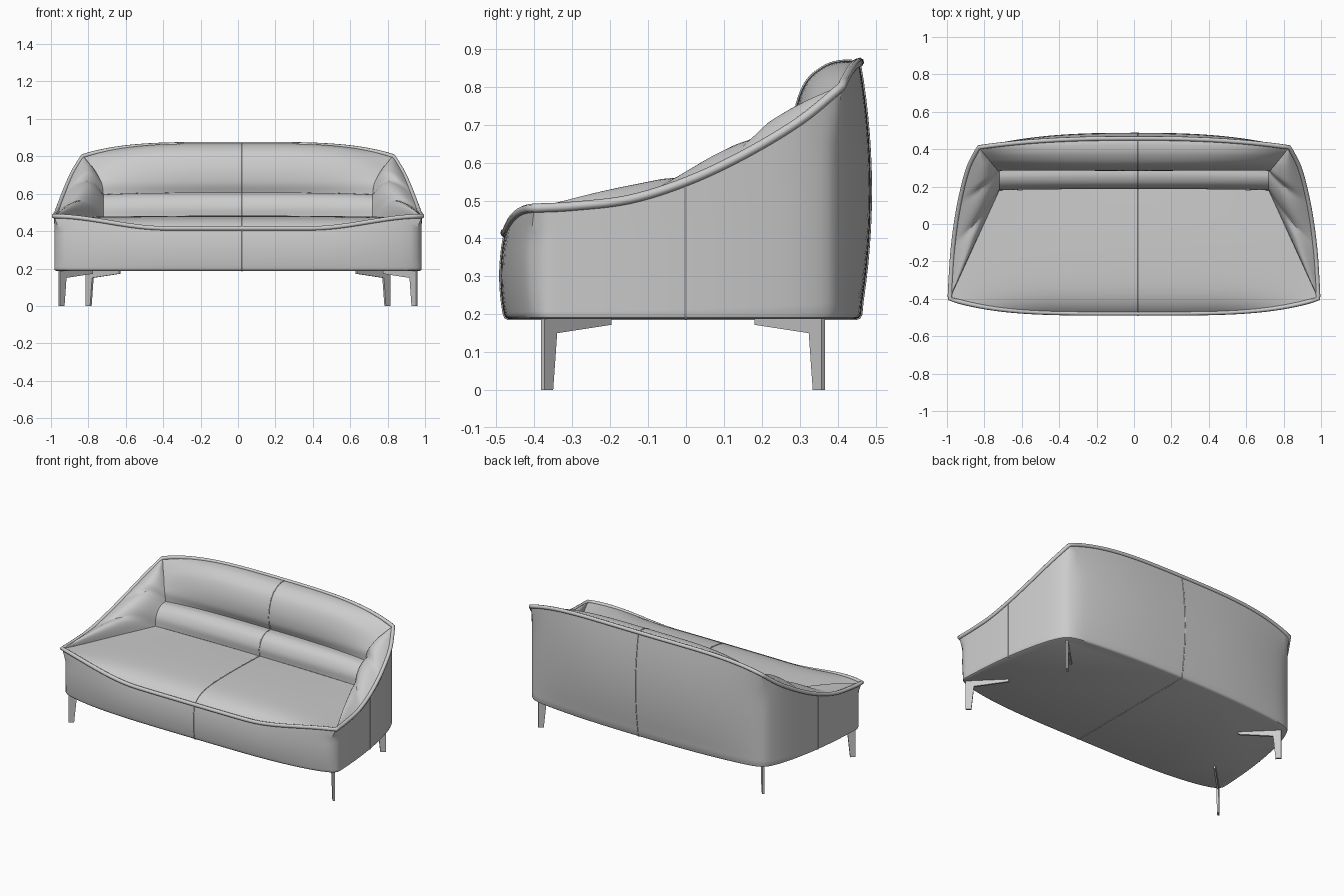
import bpy, bmesh, math
from mathutils import Vector as V

if "Cube" in bpy.data.objects:
    bpy.data.objects.remove(bpy.data.objects["Cube"])


def spline(pts, n):
    """Catmull-Rom through pts, n steps per span."""
    p = [V(q) for q in pts]
    p = [2 * p[0] - p[1]] + p + [2 * p[-1] - p[-2]]
    out = []
    for i in range(1, len(p) - 2):
        a, b, c, d = p[i - 1:i + 3]
        for k in range(n):
            t = k / n
            out.append(0.5 * (2 * b + (c - a) * t + (2 * a - 5 * b + 4 * c - d) * t * t
                              + (3 * b - a - 3 * c + d) * t ** 3))
    return out + [p[-2]]


def surface(name, rows, closed=False, cap=False):
    """Skin a list of equal-length rows of points."""
    bm = bmesh.new()
    g = [[bm.verts.new(p) for p in r] for r in rows]
    n = len(rows[0])
    for a, b in zip(g, g[1:]):
        for j in range(n if closed else n - 1):
            k = (j + 1) % n
            bm.faces.new((a[j], a[k], b[k], b[j]))
    if cap:
        bm.faces.new(g[-1])
    bmesh.ops.remove_doubles(bm, verts=bm.verts, dist=1e-5)
    bmesh.ops.recalc_face_normals(bm, faces=bm.faces)
    if not cap and sum(f.normal.z * f.calc_area() for f in bm.faces) < 0:
        bmesh.ops.reverse_faces(bm, faces=bm.faces)
    me = bpy.data.meshes.new(name)
    bm.to_mesh(me)
    bm.free()
    ob = bpy.data.objects.new(name, me)
    bpy.context.collection.objects.link(ob)
    bpy.ops.object.select_all(action='DESELECT')
    bpy.context.view_layer.objects.active = ob
    ob.select_set(True)
    bpy.ops.object.shade_smooth_by_angle(angle=math.radians(40))
    return ob


def tube(name, pts, r, cyclic=False):
    cu = bpy.data.curves.new(name, 'CURVE')
    cu.dimensions = '3D'
    cu.bevel_depth = r
    cu.bevel_resolution = 2
    s = cu.splines.new('POLY')
    s.points.add(len(pts) - 1)
    for q, p in zip(s.points, pts):
        q.co = (*p, 1)
    s.use_cyclic_u = cyclic
    ob = bpy.data.objects.new(name, cu)
    bpy.context.collection.objects.link(ob)


def mirror(p):
    return V((-p.x, p.y, p.z))


# Rim line: front, side and back runs
def rim_front(u):
    a = abs(u)
    s = min(max((a - 0.4) / 0.6, 0), 1)
    return V((0.985 * u, -0.478 + 0.078 * a ** 4, 0.415 + 0.065 * s * s * (3 - 2 * s)))


def rim_back(u):
    a = abs(u)
    return V((0.83 * u, 0.458 - 0.048 * a ** 2.5, 0.865 - 0.065 * a ** 4))


U = [i / 20 - 1 for i in range(41)]
side = spline([(.985, -.40, .48), (.98, -.3, .485), (.97, -.15, .503), (.952, 0, .55),
               (.925, .15, .62), (.885, .3, .71), (.83, .41, .80)], 6)
rim = ([rim_front(u) for u in U] + side[1:-1] + [rim_back(-u) for u in U]
       + [mirror(p) for p in reversed(side[1:-1])])
N = len(rim)

# Outer shell: bulging walls below the rim, with softened corners and flat base
soft = [p.copy() for p in rim]
for _ in range(5):
    soft = [(soft[i - 1] + 2 * soft[i] + soft[(i + 1) % N]) / 4 for i in range(N)]
BASE = 0.187


def shell_row(h, inset=0.0, z=None):
    row = []
    for p, s in zip(rim, soft):
        q = p.lerp(s, min(1, (1 - h) * 4))
        if p.y > 0.405:
            q.y += 0.03 * 4 * h * (1 - h) * (1 - abs(p.x / 0.83) ** 3)
        elif p.y < -0.395:
            q.y -= 0.012 * 4 * h * (1 - h)
        q.z = BASE + (p.z - BASE) * h if z is None else z
        row.append(V((q.x * (1 - inset), q.y * (1 - 2 * inset), q.z)))
    return row


rows = [shell_row(1 - i / 14) for i in range(14)]
rows += [shell_row(0.04, 0, 0.199), shell_row(0.02, 0.003, 0.191), shell_row(0, 0.011, BASE)]
surface("outer_shell", rows, closed=True, cap=True)
tube("rim_piping", rim, 0.012, cyclic=True)


# Seat: rolls over the front edge, then nearly flat
def seat_pt(u, v):
    f = rim_front(u)
    return V(((0.985 + (0.72 - 0.985) * v) * u, f.y + (0.18 + 0.01 * (1 - u * u) - f.y) * v,
              f.z + (0.475 - f.z) * (1 - (1 - v) ** 12)
              + 0.008 * math.sin(math.pi * v) * (1 - u * u)))


VS = [(i / 24) ** 1.7 for i in range(25)]
surface("seat", [[seat_pt(u, v) for u in U] for v in VS])


# Backrest: lower roll and upper cushion, blended from centre to end profiles
def cushion(name, mid, end):
    m, e = spline(mid, 5), spline(end, 5)
    surface(name, [[V((b.x * u, a.y + (b.y - a.y) * abs(u) ** 2.5,
                       a.z + (b.z - a.z) * abs(u) ** 4)) for u in U] for a, b in zip(m, e)])
    return m, e


low_mid, low_end = cushion(
    "lower_back_roll",
    [(0, .19, .475), (0, .188, .53), (0, .212, .58), (0, .255, .604), (0, .305, .605)],
    [(.72, .18, .475), (.72, .185, .53), (.72, .21, .57), (.72, .245, .592), (.72, .285, .596)])
up_mid, up_end = cushion(
    "upper_back_cushion",
    [(0, .305, .605), (0, .286, .66), (0, .289, .74), (0, .318, .815), (0, .37, .857),
     (0, .42, .869), (0, .458, .865)],
    [(.72, .285, .596), (.727, .286, .65), (.745, .305, .69), (.765, .33, .725),
     (.79, .36, .755), (.81, .385, .78), (.83, .41, .80)])


# Arms: padded patch between the side rim and the seat / backrest edge
inner = [seat_pt(1, i / 30) for i in range(30)] + low_end + up_end[1:]


def sample(pts, t):
    f = t * (len(pts) - 1)
    i = min(int(f), len(pts) - 2)
    return pts[i].lerp(pts[i + 1], f - i)


arm = []
for i in range(49):
    t = i / 48
    a, b = sample(side, t), sample(inner, t)
    pad = min(1, math.sin(math.pi * t) * 1.2)
    arm.append([a.lerp(b, s / 12) + V((-0.02, 0, 0.07)) * pad * math.sin(math.pi * s / 12)
                for s in range(13)])
surface("right_arm", arm)
surface("left_arm", [[mirror(p) for p in r] for r in arm])

# Stitched seams
off = V((0.022, 0, 0))
tube("seat_seam", [seat_pt(0, v) + off for v in VS], 0.003)
tube("back_seam", [p + off for p in low_mid + up_mid[1:]], 0.003)
front_i = 20
back_i = 41 + len(side) - 2 + 20
tube("base_seam", [r[front_i] + off for r in rows] + [r[back_i] + off for r in reversed(rows)], 0.003)
side_i = 41 + 17
for k, sgn in (("right", 1), ("left", -1)):
    tube(k + "_side_seam", [V((sgn * r[side_i].x, r[side_i].y, r[side_i].z)) for r in rows], 0.003)

# Legs: flat L-shaped brackets pointing diagonally inward
PROFILE = [(0, 0), (.033, 0), (.048, .15), (.25, .172), (.25, .19), (0, .19)]


def leg(name, x, y):
    d = V((-math.copysign(1, x), -math.copysign(1, y), 0)).normalized()
    w = V((-d.y, d.x, 0)) * 0.006
    bm = bmesh.new()
    f = bm.faces.new([bm.verts.new(V((x, y, 0)) + d * a + V((0, 0, z)) - w) for a, z in PROFILE])
    ext = bmesh.ops.extrude_face_region(bm, geom=[f])
    bmesh.ops.translate(bm, vec=2 * w, verts=[g for g in ext['geom'] if isinstance(g, bmesh.types.BMVert)])
    bmesh.ops.recalc_face_normals(bm, faces=bm.faces)
    me = bpy.data.meshes.new(name)
    bm.to_mesh(me)
    bm.free()
    bpy.context.collection.objects.link(bpy.data.objects.new(name, me))


for k, sgn in (("right", 1), ("left", -1)):
    leg(k + "_front_leg", sgn * 0.955, -0.378)
    leg(k + "_back_leg", sgn * 0.81, 0.362)
